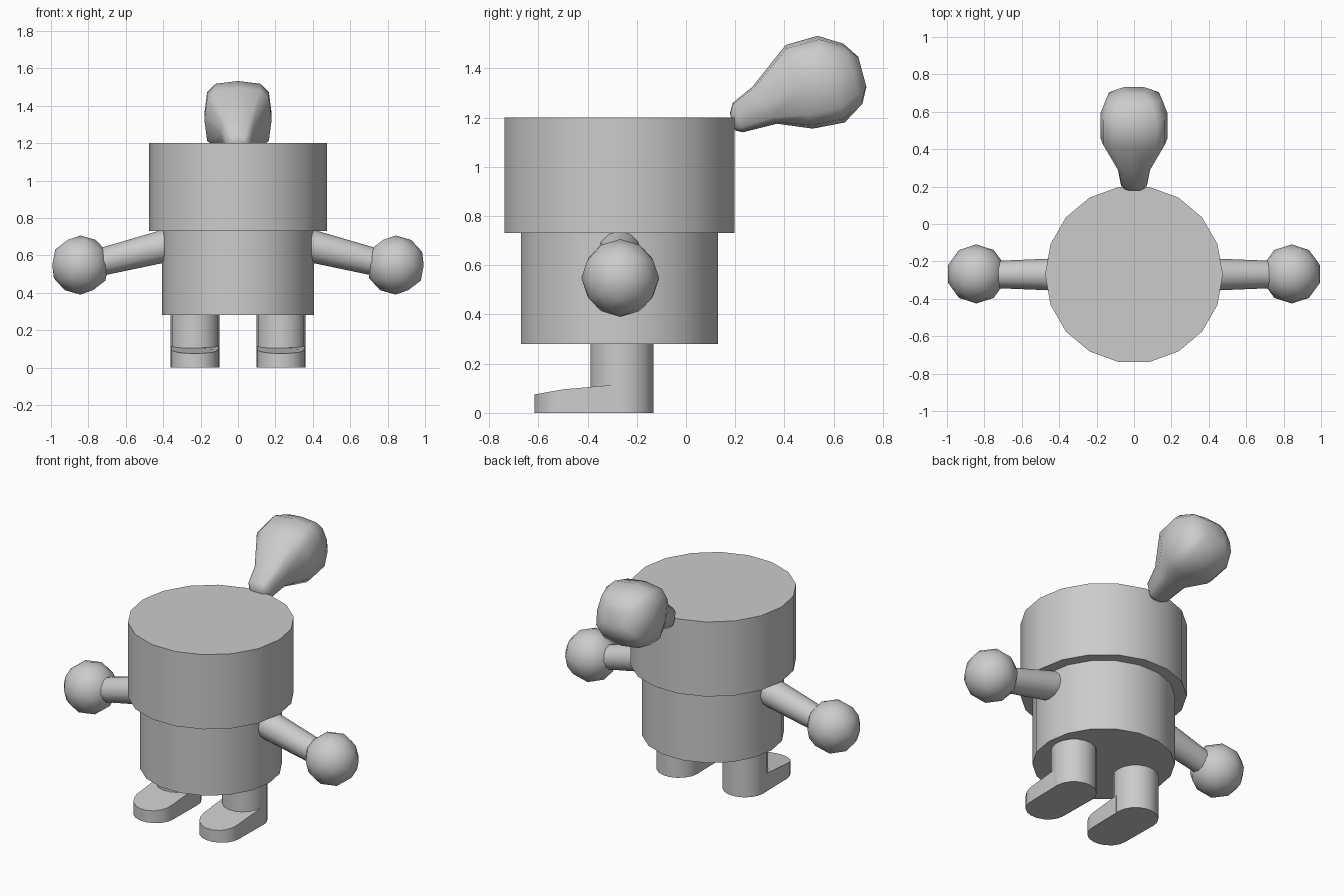
import bpy, bmesh, math
from mathutils import Vector

if "Cube" in bpy.data.objects:
    bpy.data.objects.remove(bpy.data.objects["Cube"])

CY = -0.27  # y of the body axis


def finish(name, bm, angle):
    bmesh.ops.recalc_face_normals(bm, faces=bm.faces)
    mesh = bpy.data.meshes.new(name)
    bm.to_mesh(mesh)
    bm.free()
    ob = bpy.data.objects.new(name, mesh)
    bpy.context.collection.objects.link(ob)
    bpy.ops.object.select_all(action='DESELECT')
    ob.select_set(True)
    bpy.context.view_layer.objects.active = ob
    bpy.ops.object.shade_smooth_by_angle(angle=math.radians(angle))
    return ob


def loft(name, rings, angle=40):
    """Skin a list of equal-length point rings and cap both ends."""
    bm = bmesh.new()
    rows = [[bm.verts.new(p) for p in ring] for ring in rings]
    n = len(rows[0])
    for a, b in zip(rows, rows[1:]):
        for i in range(n):
            j = (i + 1) % n
            bm.faces.new((a[i], a[j], b[j], b[i]))
    bm.faces.new(rows[0])
    bm.faces.new(rows[-1])
    return finish(name, bm, angle)


def ring(centre, u, v, n=18, power=1.0):
    """Ellipse (or rounded square when power < 1) spanned by u and v."""
    def soft(t):
        return math.copysign(abs(t) ** power, t) if abs(t) > 1e-6 else 0.0
    angles = [math.tau * i / n for i in range(n)]
    return [Vector(centre) + Vector(u) * soft(math.cos(a)) + Vector(v) * soft(math.sin(a))
            for a in angles]


def drum(name, x, y, r, z0, z1):
    return loft(name, [ring((x, y, z), (r, 0, 0), (0, r, 0)) for z in (z0, z1)])


# Head and body
drum("head", 0, CY, 0.475, 0.73, 1.2)
drum("body", 0, CY, 0.407, 0.28, 0.73)

for s, side in ((-1, "left"), (1, "right")):
    # Leg with a forward foot whose top slopes down to the toe
    drum("leg_" + side, s * 0.23, -0.26, 0.13, 0, 0.28)
    outline = []
    for i in range(10):
        a = math.pi + math.pi * i / 9
        outline.append((s * 0.23 + 0.125 * math.cos(a), -0.5 + 0.117 * math.sin(a)))
    outline += [(s * 0.23 + 0.128, -0.28), (s * 0.23 - 0.128, -0.28)]
    base = [(x, y, 0) for x, y in outline]
    top = [(x, y, 0.075 + 0.04 * min(1, (y + 0.615) / 0.225)) for x, y in outline]
    loft("foot_" + side, [base, top], 50)

    # Tapered arm and ball hand
    axis = Vector((s * 0.97, 0, -0.243))
    up = Vector((s * 0.243, 0, 0.97))
    shoulder = Vector((s * 0.37, CY, 0.655))
    loft("arm_" + side,
         [ring(shoulder + axis * d, (0, r, 0), up * r, 12) for d, r in ((0, 0.088), (0.4, 0.072))])
    bpy.ops.mesh.primitive_ico_sphere_add(subdivisions=2, radius=0.158,
                                          location=(s * 0.843, CY + 0.003, 0.548))
    hand = bpy.context.object
    hand.name = "hand_" + side
    bpy.ops.object.shade_smooth()

# Bulb-shaped tuft: upper (y, z), lower (y, z), half width
tuft = [
    (0.178, 1.215, 0.200, 1.148, 0.045),
    (0.190, 1.260, 0.230, 1.140, 0.070),
    (0.270, 1.325, 0.370, 1.175, 0.092),
    (0.405, 1.495, 0.515, 1.155, 0.180),
    (0.535, 1.532, 0.645, 1.180, 0.180),
    (0.640, 1.500, 0.717, 1.256, 0.145),
    (0.700, 1.447, 0.733, 1.325, 0.075),
]
sections = []
for yu, zu, yl, zl, w in tuft:
    upper, lower = Vector((0, yu, zu)), Vector((0, yl, zl))
    sections.append(ring((upper + lower) / 2, (w, 0, 0), (upper - lower) / 2, 12, 0.6))
loft("head_tuft", sections, 80)
